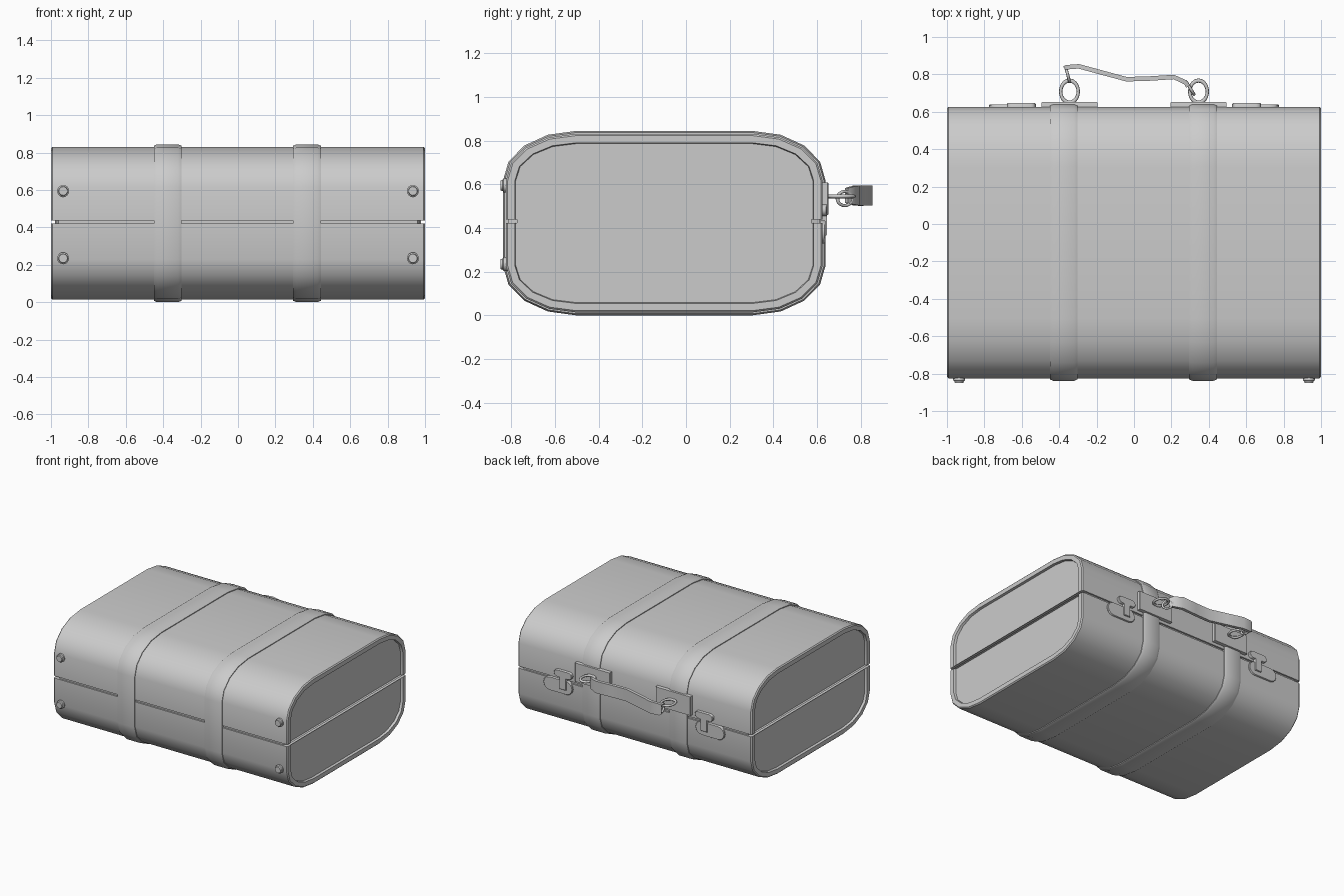
import bpy, bmesh, math
from mathutils import Vector

if "Cube" in bpy.data.objects:
    bpy.data.objects.remove(bpy.data.objects["Cube"])

SEAM = 0.43


def finish(name, bm, angle=40):
    bmesh.ops.recalc_face_normals(bm, faces=bm.faces[:])
    me = bpy.data.meshes.new(name)
    bm.to_mesh(me)
    bm.free()
    ob = bpy.data.objects.new(name, me)
    bpy.context.collection.objects.link(ob)
    smooth(ob, angle)
    return ob


def smooth(ob, angle=40):
    bpy.ops.object.select_all(action='DESELECT')
    ob.select_set(True)
    bpy.context.view_layer.objects.active = ob
    bpy.ops.object.shade_smooth_by_angle(angle=math.radians(angle))


def loft(name, rings):
    """Join equal-length closed rings, capping both ends."""
    bm = bmesh.new()
    vs = [[bm.verts.new(p) for p in r] for r in rings]
    n = len(rings[0])
    for a, b in zip(vs, vs[1:]):
        for i in range(n):
            j = (i + 1) % n
            bm.faces.new((a[i], a[j], b[j], b[i]))
    bm.faces.new(vs[0])
    bm.faces.new(vs[-1])
    return finish(name, bm)


def prism(name, pts, y0, y1, bevel=0.004):
    """Extrude an xz outline along y, with a chamfered outer face."""
    c = sum((Vector(p) for p in pts), Vector((0, 0))) / len(pts)
    inner = [c + (Vector(p) - c) * (1 - bevel / max((Vector(p) - c).length, 0.02)) for p in pts]
    return loft(name, [[(x, y0, z) for x, z in pts],
                       [(x, y1 - bevel, z) for x, z in pts],
                       [(x, y1, z) for x, z in inner]])


def arc(cy, cz, a, b, start, seg=4):
    return [(cy + a * math.cos(math.radians(start + 90 * i / seg)),
             cz + b * math.sin(math.radians(start + 90 * i / seg))) for i in range(seg + 1)]


def corners(d):
    """Four elliptical corners of the yz section, grown by d."""
    y0, y1, z0, z1 = -0.825 - d, 0.626 + d, 0.014 - d, 0.831 + d
    a, b = 0.32 + d, 0.215 + d
    return [arc(y1 - a, z1 - b, a, b, 0), arc(y0 + a, z1 - b, a, b, 90),
            arc(y0 + a, z0 + b, a, b, 180), arc(y1 - a, z0 + b, a, b, 270)]


def half(d, top):
    c = corners(d)
    s = SEAM + (0.008 if top else -0.008)
    p = c[0] + c[1] if top else c[2] + c[3]
    return [(p[0][0], s)] + p + [(p[-1][0], s)]


# shell halves with recessed end panels
for name, top in (("lid_half", True), ("base_half", False)):
    rings = []
    for x, d in ((-0.982, -0.045), (-1, -0.041), (-1, -0.008), (-0.992, 0),
                 (0.992, 0), (1, -0.008), (1, -0.041), (0.982, -0.045)):
        rings.append([(x, y, z) for y, z in half(d, top)])
    loft(name, rings)

# core closing the seam just below the surface
core = [(-0.812, SEAM - 0.02), (0.613, SEAM - 0.02), (0.613, SEAM + 0.02), (-0.812, SEAM + 0.02)]
loft("seam_core", [[(x, y, z) for y, z in
     [(max(-0.775, y) if abs(x) > 0.97 else y, z) if y < 0 else
      (min(0.575, y) if abs(x) > 0.97 else y, z) for y, z in core]]
     for x in (-0.979, -0.972, -0.96, 0.96, 0.972, 0.979)])

# straps around the body
for side, xc in (("left", -0.376), ("right", 0.369)):
    rings = []
    for dx, d in ((-0.074, -0.004), (-0.074, 0.006), (-0.056, 0.0135),
                  (0.056, 0.0135), (0.074, 0.006), (0.074, -0.004)):
        rings.append([(xc + dx, y, z) for c in corners(d) for y, z in c])
    loft(side + "_strap", rings)


def torus(name, loc, major, minor, scale=(1, 1, 1), rot=(0, 0, 0)):
    bpy.ops.mesh.primitive_torus_add(major_segments=24, minor_segments=8, location=loc,
                                     major_radius=major, minor_radius=minor, rotation=rot)
    ob = bpy.context.object
    ob.name = name
    ob.scale = scale
    smooth(ob, 60)


def rect(x0, x1, z0, z1):
    return [(x0, z0), (x1, z0), (x1, z1), (x0, z1)]


def pill(x0, x1, z0, z1, seg=6):
    r = (z1 - z0) / 2
    zc = (z0 + z1) / 2
    return [(cx + r * math.cos(math.radians(s + 180 * i / seg)),
             zc + r * math.sin(math.radians(s + 180 * i / seg)))
            for cx, s in ((x1 - r, -90), (x0 + r, 90)) for i in range(seg + 1)]


for side, s in (("left", -1), ("right", 1)):
    # handle plate and ring
    px = 0.345 * s
    prism(side + "_handle_plate", rect(px - 0.149, px + 0.149, 0.46, 0.608), 0.62, 0.652)
    torus(side + "_handle_ring", (px, 0.708, 0.545), 0.047, 0.009, (1, 1.25, 1))

    # latch: lower lozenge, T shaped hasp
    flip = lambda pts: [(x * s, z) for x, z in pts]
    prism(side + "_latch_base", flip(pill(0.525, 0.775, 0.33, 0.435)), 0.615, 0.638)
    prism(side + "_latch_bar", flip(pill(0.525, 0.68, 0.455, 0.51)), 0.615, 0.646)
    prism(side + "_latch_stem", flip(rect(0.575, 0.63, 0.365, 0.48)), 0.615, 0.646)

    # standing feet on the front
    for level, z in (("lower", 0.235), ("upper", 0.595)):
        rings = []
        for y, r in ((-0.81, 0.032), (-0.836, 0.032), (-0.84, 0.025), (-0.85, 0.023)):
            rings.append([(0.935 * s + r * math.cos(i * math.pi / 8), y,
                           z + r * math.sin(i * math.pi / 8)) for i in range(16)])
        loft(f"{side}_{level}_foot", rings)

# links between rings and handle
torus("left_handle_link", (-0.355, 0.8, 0.54), 0.036, 0.008, (1.1, 0.9, 1),
      (math.pi / 2, 0, math.radians(105)))
torus("right_handle_link", (0.3, 0.727, 0.535), 0.036, 0.008, (1.1, 0.9, 1),
      (math.pi / 2, 0, math.radians(-58)))

# handle: bent strip, narrower at its tips
path = [(-0.372, 0.832, 0.036), (-0.362, 0.838, 0.044), (-0.295, 0.843, 0.046),
        (-0.17, 0.809, 0.046), (-0.04, 0.774, 0.046), (0.09, 0.778, 0.046),
        (0.213, 0.786, 0.046), (0.275, 0.757, 0.04), (0.29, 0.735, 0.034)]
rings = []
for i, (x, y, h) in enumerate(path):
    a, b = path[max(i - 1, 0)], path[min(i + 1, len(path) - 1)]
    t = Vector((b[0] - a[0], b[1] - a[1])).normalized()
    n = Vector((-t.y, t.x)) * 0.012
    rings.append([(x + k * n.x, y + k * n.y, 0.549 + m * h)
                  for k, m in ((1, 1), (1, -1), (-1, -1), (-1, 1))])
loft("handle", rings)
